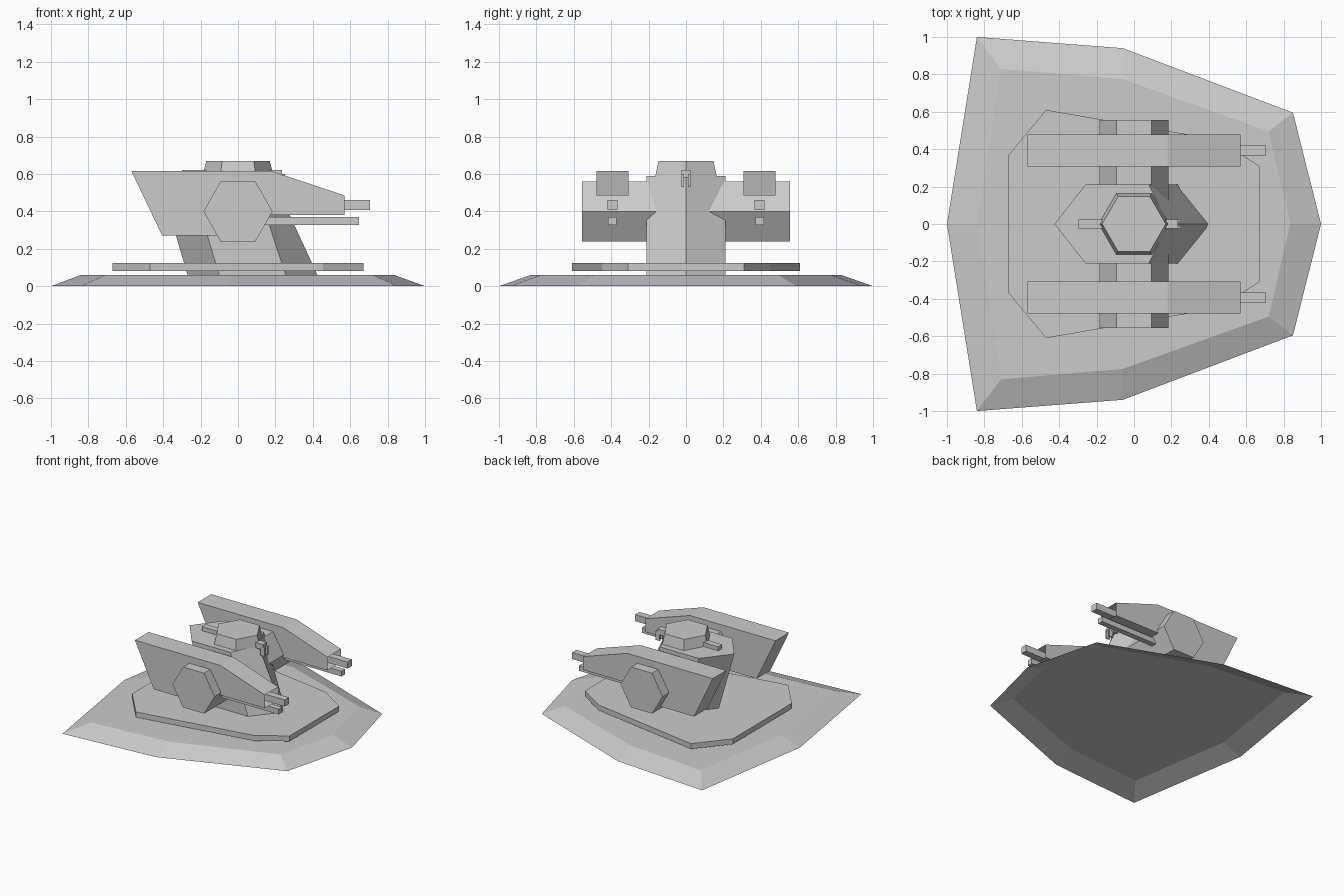
import bpy, bmesh, math

if "Cube" in bpy.data.objects:
    bpy.data.objects.remove(bpy.data.objects["Cube"])


def make(name, verts, faces):
    me = bpy.data.meshes.new(name)
    bm = bmesh.new()
    vs = [bm.verts.new(v) for v in verts]
    for f in faces:
        bm.faces.new([vs[i] for i in f])
    bmesh.ops.recalc_face_normals(bm, faces=bm.faces)
    bm.to_mesh(me)
    bm.free()
    ob = bpy.data.objects.new(name, me)
    bpy.context.collection.objects.link(ob)
    return ob


def loft(name, ring_a, ring_b, cap_a=True, cap_b=True, skip=()):
    """Skin between two rings of equal length, with optional caps."""
    n = len(ring_a)
    faces = [(i, (i + 1) % n, n + (i + 1) % n, n + i) for i in range(n) if i not in skip]
    if cap_a:
        faces.append(tuple(range(n)))
    if cap_b:
        faces.append(tuple(range(n, 2 * n)))
    return make(name, list(ring_a) + list(ring_b), faces)


def sym(half, z):
    """Mirror a half outline (y >= 0) across y = 0 into a closed ring."""
    back = [(x, -y) for x, y in reversed(half) if y > 0]
    return [(x, y, z) for x, y in half + back]


def hexagon(r, squash=1.0):
    return [(r * math.cos(i * math.pi / 3), r * squash * math.sin(i * math.pi / 3)) for i in range(6)]


def box(name, x0, x1, y0, y1, z0, z1):
    ring = [(x0, y0), (x1, y0), (x1, y1), (x0, y1)]
    return loft(name, [(x, y, z0) for x, y in ring], [(x, y, z1) for x, y in ring])


# Sloped ground base, an open shell underneath
loft("base",
     sym([(-1, 0), (-.84, 1), (-.06, .94), (.85, .595), (1, 0)], 0),
     sym([(-.84, 0), (-.71, .83), (-.06, .775), (.72, .495), (.835, 0)], .06), cap_a=False)

# Rotating plate
plate = [(-.67, .37), (-.47, .61), (.455, .45), (.67, .31)]
loft("plate", sym(plate, .08), sym(plate, .123))

# Leaning six-sided column
loft("column",
     sym([(-.27, 0), (-.10, .21), (.255, .21), (.425, 0)], .06),
     sym([(-.425, 0), (-.26, .21), (.08, .21), (.18, 0)], .59))

# Hexagonal cross axle carrying both guns
axle = hexagon(.185)
loft("axle", [(x, -.557, .4 + z) for x, z in axle], [(x, .557, .4 + z) for x, z in axle])

# Head on top of the column, with a sensor bar through it
loft("head", [(x, y, .585) for x, y in hexagon(.19)], [(x, y, .67) for x, y in hexagon(.17)])
box("sensor_bar", -.30, .235, -.025, .025, .58, .622)
for s in (-1, 1):
    box("sensor_prong", .215, .25, s * .017 - .006, s * .017 + .006, .53, .60)

# Gun housings (open at the muzzle) and barrels on both sides
profile = [(-.57, .615), (.18, .615), (.57, .485), (.57, .38), (.14, .38), (.03, .27), (-.405, .27)]
for s, side in ((-1, "right"), (1, "left")):
    loft("gun_housing_" + side, [(x, s * .308, z) for x, z in profile],
         [(x, s * .478, z) for x, z in profile], skip=(2,))
    yc = s * .394
    box("upper_barrel_" + side, .15, .705, yc - .027, yc + .027, .408, .46)
    box("lower_barrel_" + side, .10, .648, yc - .022, yc + .022, .328, .37)
